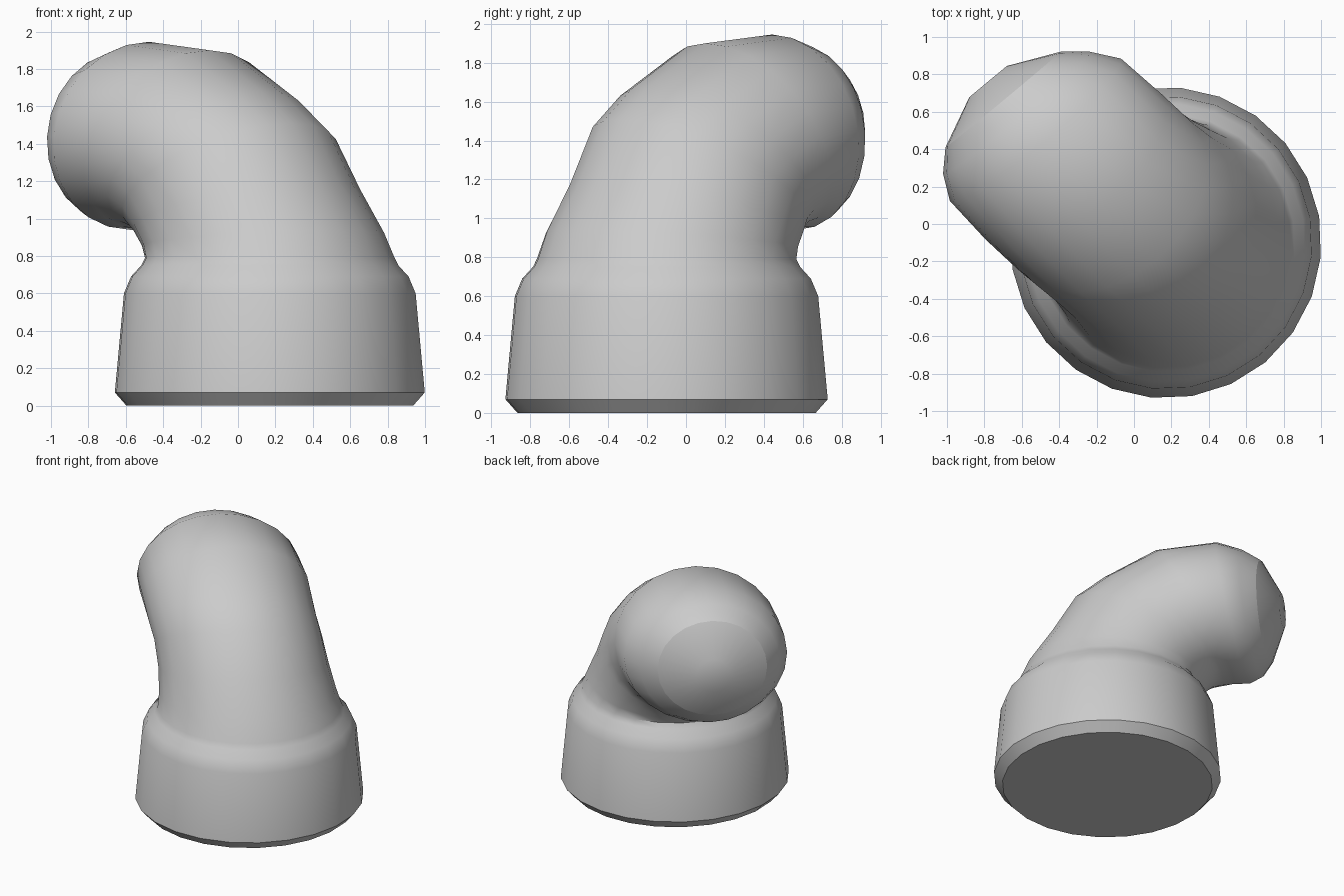
import bpy, bmesh, math
from mathutils import Vector

if "Cube" in bpy.data.objects:
    bpy.data.objects.remove(bpy.data.objects["Cube"])

SEG = 24
CENTRE = Vector((0.17, -0.10, 0))      # axis of the round socket
FWD = Vector((-0.64, 0.77, 0)).normalized()   # horizontal direction of the bend
SIDE = Vector((FWD.y, -FWD.x, 0))
UP = Vector((0, 0, 1))

# Each ring: back point (forward, z), front point (forward, z), half width, side offset
socket = [((-r, z), (r, z), r, 0) for r, z in
          [(0.77, 0), (0.832, 0.07), (0.783, 0.60), (0.745, 0.69), (0.69, 0.75)]]
elbow = [
    ((-0.67, 0.79), (0.67, 0.79), 0.67, 0.00),
    ((-0.61, 0.94), (0.70, 0.84), 0.645, -0.01),
    ((-0.44, 1.20), (0.75, 0.89), 0.62, -0.03),
    ((-0.26, 1.51), (0.79, 0.92), 0.61, -0.06),
    ((-0.04, 1.68), (0.83, 0.935), 0.61, -0.09),
    ((0.36, 1.90), (0.90, 0.94), 0.61, -0.12),
    ((0.83, 1.945), (0.99, 0.94), 0.595, -0.15),
    ((1.01, 1.895), (1.08, 0.98), 0.51, -0.17),
    ((1.14, 1.82), (1.15, 1.07), 0.40, -0.18),
]
# Shallow domed end face
dome = [((1.27, 1.57), (1.27, 1.31), 0.13, -0.18)]


def ring(bm, back, front, width, offset):
    b = CENTRE + FWD * back[0] + UP * back[1]
    f = CENTRE + FWD * front[0] + UP * front[1]
    mid = (b + f) / 2 + SIDE * offset
    half = (f - b) / 2
    angles = [2 * math.pi * i / SEG for i in range(SEG)]
    return [bm.verts.new(mid + half * math.cos(a) + SIDE * width * math.sin(a)) for a in angles]


# Socket, bent neck and domed end as one continuous loft
bm = bmesh.new()
rings = [ring(bm, *r) for r in socket + elbow + dome]
for lo, hi in zip(rings, rings[1:]):
    for i in range(SEG):
        j = (i + 1) % SEG
        bm.faces.new((lo[i], lo[j], hi[j], hi[i]))
bm.faces.new(rings[0])
bm.faces.new(rings[-1])
bmesh.ops.recalc_face_normals(bm, faces=bm.faces[:])
mesh = bpy.data.meshes.new("pipe_elbow")
bm.to_mesh(mesh)
bm.free()
obj = bpy.data.objects.new("pipe_elbow", mesh)
bpy.context.collection.objects.link(obj)
bpy.context.view_layer.objects.active = obj
obj.select_set(True)
bpy.ops.object.shade_smooth_by_angle(angle=math.radians(42))

# Crisp rim around the domed end
first = (len(socket) + len(elbow) - 1) * SEG
for e in mesh.edges:
    if all(first <= v < first + SEG for v in e.vertices):
        e.use_edge_sharp = True
